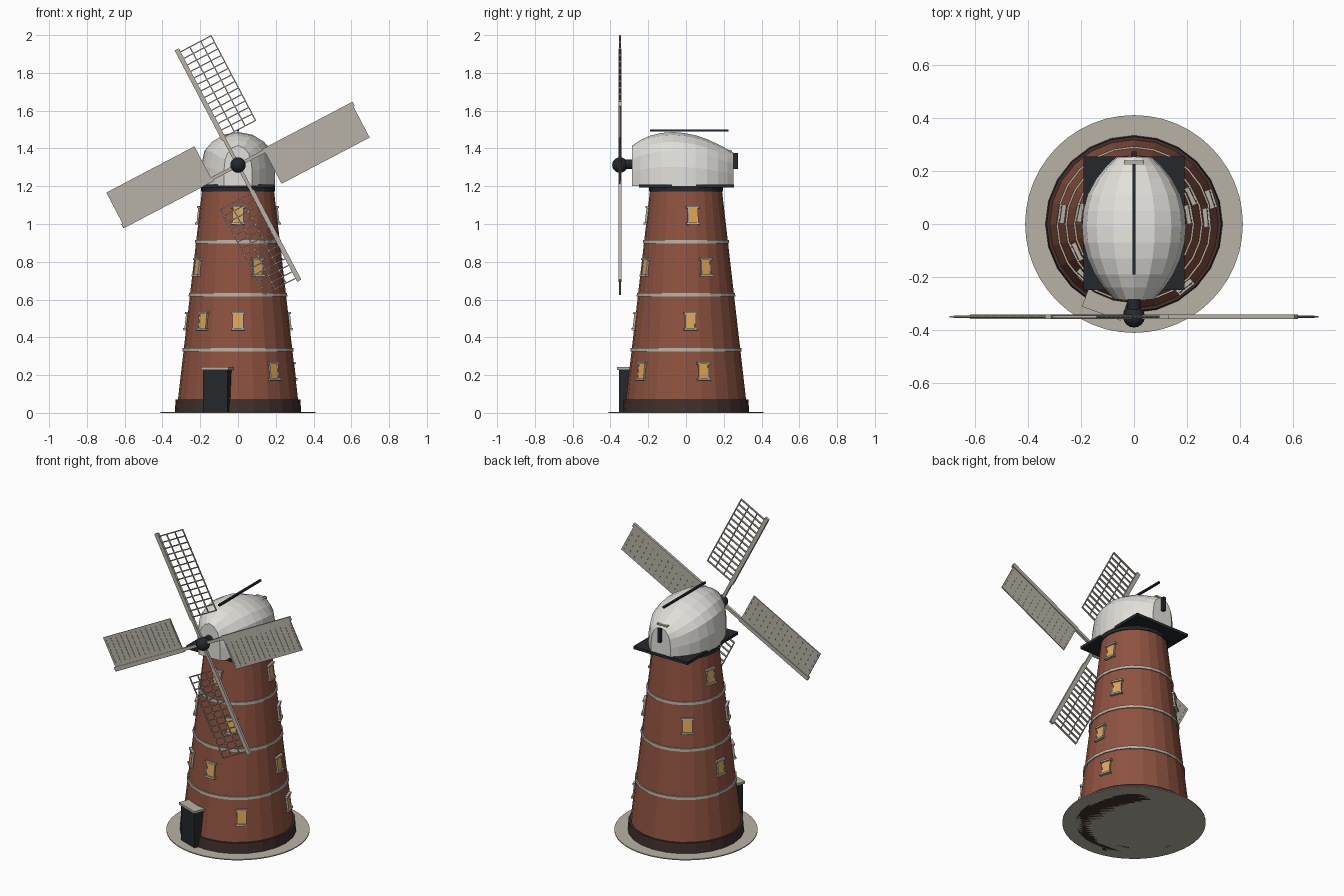
import bpy, bmesh, math
from mathutils import Matrix, Vector

if "Cube" in bpy.data.objects:
    bpy.data.objects.remove(bpy.data.objects["Cube"])


def mat(name, r, g, b):
    m = bpy.data.materials.new(name)
    m.diffuse_color = (r, g, b, 1)
    m.use_nodes = True
    m.node_tree.nodes["Principled BSDF"].inputs["Base Color"].default_value = m.diffuse_color
    return m


BRICK = mat("brick", .27, .085, .05)
PLINTH = mat("dark_brick", .05, .03, .025)
STONE = mat("stone", .48, .45, .38)
WHITE = mat("cap_white", .75, .74, .70)
DARK = mat("dark_iron", .018, .021, .025)
GLASS = mat("amber_glass", .75, .38, .08)
SAIL = mat("sail_wood", .48, .45, .39)


def finish(bm, name, material):
    bmesh.ops.recalc_face_normals(bm, faces=bm.faces)
    me = bpy.data.meshes.new(name)
    bm.to_mesh(me)
    bm.free()
    me.materials.append(material)
    ob = bpy.data.objects.new(name, me)
    bpy.context.collection.objects.link(ob)
    return ob


def add_box(bm, lo, hi, m=Matrix()):
    lo, hi = Vector(lo), Vector(hi)
    t = Matrix.Translation((lo + hi) / 2) @ Matrix.Diagonal((*(hi - lo), 1))
    bmesh.ops.create_cube(bm, size=1, matrix=m @ t)


def box(name, lo, hi, material, m=Matrix()):
    bm = bmesh.new()
    add_box(bm, lo, hi, m)
    return finish(bm, name, material)


def cone(name, r1, r2, z1, z2, n, material):
    bm = bmesh.new()
    bmesh.ops.create_cone(bm, cap_ends=True, segments=n, radius1=r1, radius2=r2,
                          depth=z2 - z1, matrix=Matrix.Translation((0, 0, (z1 + z2) / 2)))
    return finish(bm, name, material)


def wall_r(z):
    return .318 - (z - .07) * .115


# Tower, plinth, base disc and string courses
cone("base_disc", .411, .411, 0, .006, 48, STONE)
cone("plinth", .335, .330, 0, .07, 24, PLINTH)
cone("tower", wall_r(.06), wall_r(1.18), .06, 1.18, 24, BRICK)
for i, z in enumerate((.335, .625, .905)):
    cone(f"stone_band_{i}", wall_r(z) + .007, wall_r(z) + .006, z - .009, z + .009, 24, STONE)
cone("curb_ring", .197, .197, 1.172, 1.2, 24, DARK)
box("cap_platform", (-.19, -.25, 1.192), (.19, .255, 1.21), DARK)


# Windows: local x points out of the wall, z follows the wall slope
def window(name, m):
    box(name + "_glass", (-.03, -.023, -.04), (.006, .023, .04), GLASS, m)
    bm = bmesh.new()
    add_box(bm, (-.03, -.036, .038), (.014, .036, .049), m)
    add_box(bm, (-.03, -.036, -.049), (.014, .036, -.038), m)
    for s in (-1, 1):
        add_box(bm, (-.03, s * .025 - .003, -.04), (.008, s * .025 + .003, .04), m)
    finish(bm, name + "_frame", STONE)


LEVELS = {.22: (-51, 18), .485: (-133, -90, 5, 172),
          .77: (-64, 26, 127, 206), 1.045: (-90, 10, 168)}
for z, angles in LEVELS.items():
    for a in angles:
        m = (Matrix.Rotation(math.radians(a), 4, 'Z') @ Matrix.Translation((wall_r(z), 0, z))
             @ Matrix.Rotation(-.114, 4, 'Y'))
        window(f"window_{int(z * 1000)}_{a}", m)

# Door
m = Matrix.Rotation(math.radians(250), 4, 'Z')
box("door", (.27, -.068, 0), (.352, .068, .23), DARK, m)
box("door_lintel", (.27, -.078, .228), (.36, .078, .242), STONE, m)

# Boat-shaped cap, lofted from arched sections: (y, half width, height)
SECTIONS = [(-.285, .075, .215), (-.24, .115, .245), (-.19, .148, .268), (-.13, .175, .282),
            (-.07, .191, .287), (-.01, .196, .282), (.05, .191, .27), (.11, .175, .25),
            (.17, .143, .222), (.22, .103, .196), (.252, .068, .178)]
HALF = [(1, 0), (1, .36), (.91, .66), (.72, .82), (.4, .95)]
ARCH = HALF + [(0, 1)] + [(-x, z) for x, z in reversed(HALF)]
bm = bmesh.new()
rings = [[bm.verts.new((x * w, y, 1.2 + z * h)) for x, z in ARCH] for y, w, h in SECTIONS]
n = len(ARCH)
for a, b in zip(rings, rings[1:]):
    for i in range(n):
        j = (i + 1) % n
        bm.faces.new((a[i], a[j], b[j], b[i]))
bm.faces.new(rings[0])
bm.faces.new(rings[-1])
finish(bm, "cap", WHITE)

# Cap details: ridge rail, rear post and rear window
box("ridge_rail", (-.006, -.19, 1.489), (.006, .226, 1.5), DARK)
box("rear_post", (-.009, .24, 1.29), (.009, .274, 1.376), DARK)
box("rear_window_glass", (-.023, .2, 1.32), (.023, .235, 1.385), GLASS)
box("rear_window_lintel", (-.035, .222, 1.382), (.035, .24, 1.392), STONE)

# Windshaft and hub
HUB = Vector((0, -.35, 1.312))
bm = bmesh.new()
bmesh.ops.create_cone(bm, cap_ends=True, segments=12, radius1=.025, radius2=.025, depth=.13,
                      matrix=Matrix.Translation((0, -.285, HUB.z + .005)) @ Matrix.Rotation(math.pi / 2, 4, 'X'))
finish(bm, "windshaft", DARK)
bm = bmesh.new()
bmesh.ops.create_uvsphere(bm, u_segments=16, v_segments=10, radius=.041, matrix=Matrix.Translation(HUB))
finish(bm, "hub", DARK)

# Four sails: two open lattices, two cloth covered (local z = outward, x = panel side)
IN, OUT, W, BARS = .163, .675, .195, 14
for k in range(4):
    m = Matrix.Translation(HUB) @ Matrix.Rotation(math.radians(-27.7 + 90 * k), 4, 'Y')
    bm = bmesh.new()
    add_box(bm, (-.009, -.008, 0), (.009, .008, IN), m)
    add_box(bm, (-.015, -.008, IN - .01), (.010, .008, .693), m)
    finish(bm, f"sail_stock_{k}", SAIL)
    cloth = k % 2 == 1
    bm = bmesh.new()
    for i in range(BARS):
        z = IN + .003 + (OUT - IN - .006) * i / (BARS - 1)
        x0, x1 = (.03, W - .015) if cloth else (0, W)
        add_box(bm, (x0, -.005, z - .003), (x1, .005, z + .003), m)
    for x in (.065, .13, W - .003):
        add_box(bm, (x - .003, -.003, IN), (x + .003, .003, OUT), m)
    finish(bm, f"sail_lattice_{k}", SAIL)
    if cloth:
        box(f"sail_cloth_{k}", (0, -.0035, IN - .005), (W, .0035, OUT + .01), SAIL, m)
